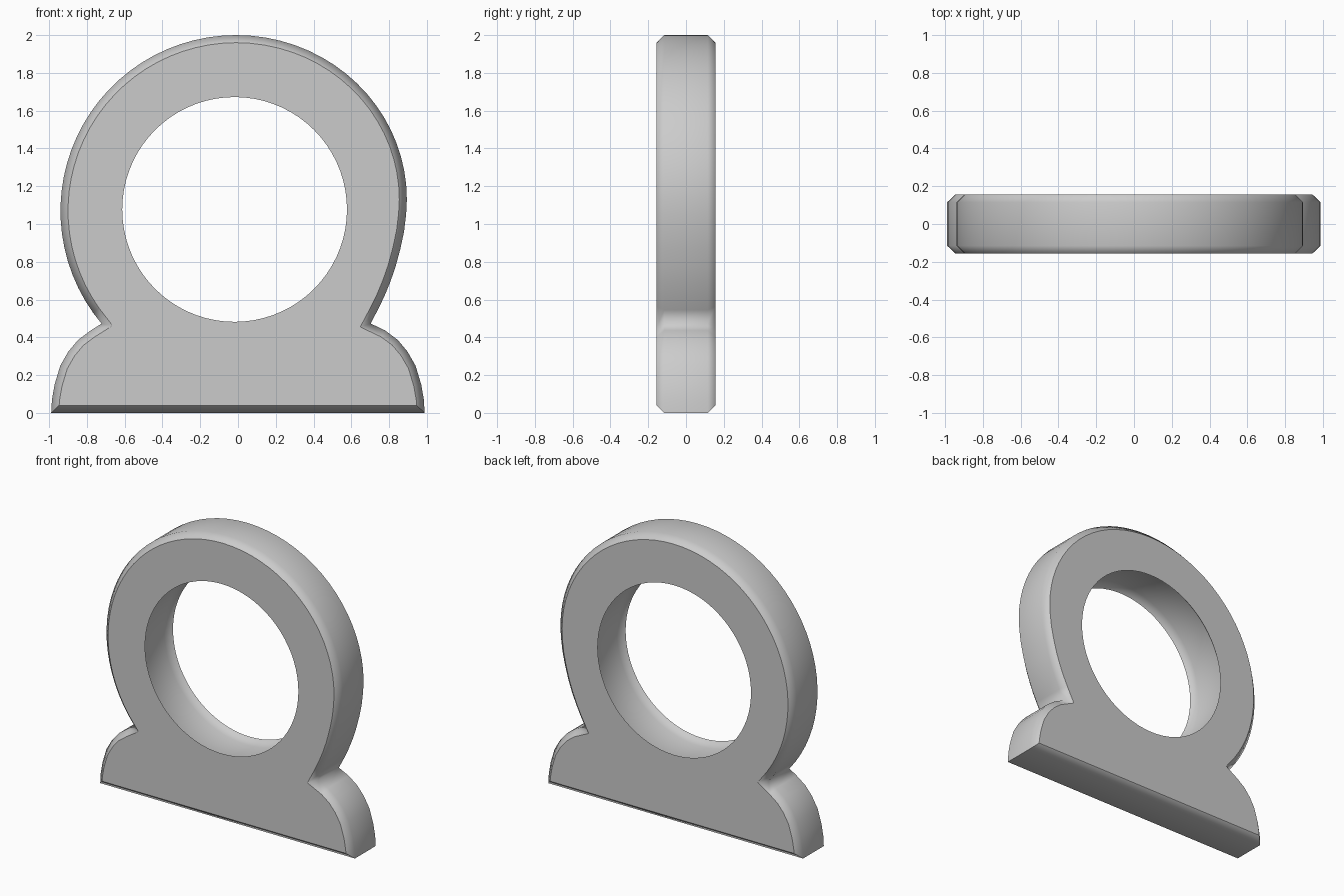
import bpy, bmesh
from math import sin, cos, pi, radians
from mathutils import Vector

if "Cube" in bpy.data.objects:
    bpy.data.objects.remove(bpy.data.objects["Cube"])

HALF, CHAMFER = 0.155, 0.04
HOLE_X, HOLE_Z, HOLE_R, HOLE_N = -0.018, 1.077, 0.595, 72


def arc(cx, cz, a, b, start, end, n):
    return [(cx + a * cos(radians(start + (end - start) * i / n)),
             cz + b * sin(radians(start + (end - start) * i / n))) for i in range(n + 1)]


# Outline, counter-clockwise: foot, neck, ring, foot
foot = [(0.988, 0), (0.984, 0.07), (0.97, 0.15), (0.94, 0.25), (0.897, 0.325),
        (0.845, 0.387), (0.778, 0.437)]
neck = [(0.702, 0.473), (0.74, 0.545), (0.774, 0.615), (0.805, 0.69), (0.833, 0.77),
        (0.86, 0.87), (0.879, 0.96), (0.89, 1.05)]
outline = foot + neck
outline += arc(-0.01, 1.13, 0.904, 0.87, 0, 90, 18)
outline += arc(-0.01, 1.07, 0.93, 0.93, 90, 220, 28)[1:]
outline += [(-x - 0.001, z) for x, z in reversed(foot)]
outline = [Vector(p) for p in outline]


def inset(points, d):
    result = []
    for i, p in enumerate(points):
        a = (p - points[i - 1]).normalized()
        b = (points[(i + 1) % len(points)] - p).normalized()
        na, nb = Vector((-a.y, a.x)), Vector((-b.y, b.x))
        result.append(p + (na + nb) * d / (1 + na.dot(nb)))
    return result


bm = bmesh.new()


def ring(points, y):
    return [bm.verts.new((p[0], y, p[1])) for p in points]


def wall(face_points, mid_points):
    """Side wall with a chamfer towards both flat faces."""
    rings = [ring(face_points, -HALF), ring(mid_points, -HALF + CHAMFER),
             ring(mid_points, HALF - CHAMFER), ring(face_points, HALF)]
    for r0, r1 in zip(rings, rings[1:]):
        for i in range(len(r0)):
            bm.faces.new((r0[i - 1], r0[i], r1[i], r1[i - 1])).smooth = True
    return rings


def loop_edges(r):
    return [bm.edges.get((r[i - 1], r[i])) for i in range(len(r))]


# Chamfered outer wall with crisp corners along the base
outer = wall(inset(outline, CHAMFER), outline)
for r0, r1 in zip(outer, outer[1:]):
    for k in (0, -1):
        bm.edges.get((r0[k], r1[k])).smooth = False

# Round hole, undercut so it is wider inside than at its rims
rim = arc(HOLE_X, HOLE_Z, HOLE_R, HOLE_R, 0, 360, HOLE_N)[:-1]
groove = arc(HOLE_X, HOLE_Z, HOLE_R + CHAMFER, HOLE_R + CHAMFER, 0, 360, HOLE_N)[:-1]
hole = wall(rim, groove)

# Flat front and back faces with crisp borders
for k in (0, 3):
    edges = loop_edges(outer[k]) + loop_edges(hole[k])
    for e in edges:
        e.smooth = False
    bmesh.ops.triangle_fill(bm, edges=edges, use_beauty=True)

bmesh.ops.recalc_face_normals(bm, faces=bm.faces[:])
mesh = bpy.data.meshes.new("ring_stand")
bm.to_mesh(mesh)
bm.free()
stand = bpy.data.objects.new("ring_stand", mesh)
bpy.context.collection.objects.link(stand)

# Keep the broad walls looking flat across their width
weighted = stand.modifiers.new("weighted_normals", 'WEIGHTED_NORMAL')
weighted.keep_sharp = True
